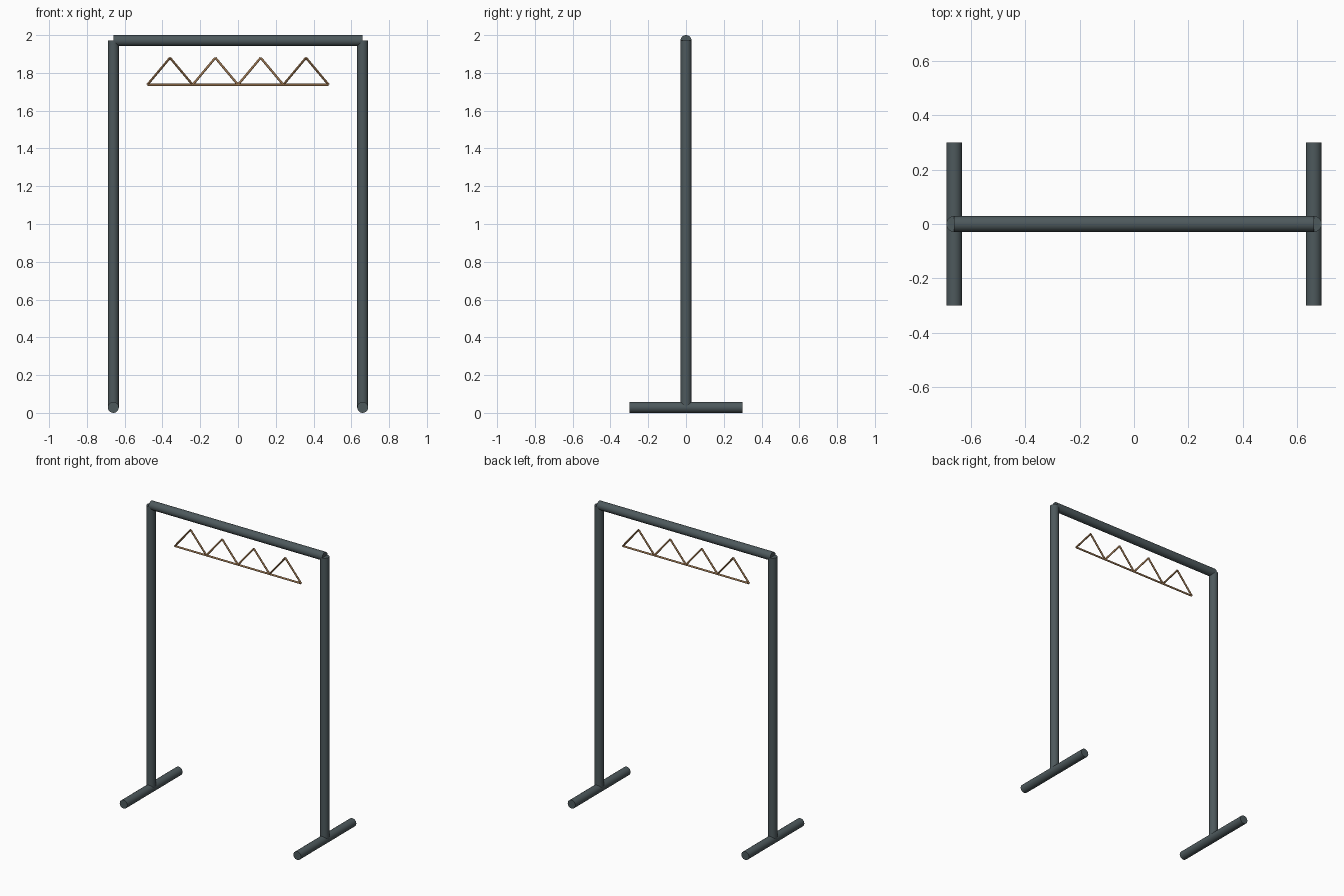
import bpy
from mathutils import Vector

cube = bpy.data.objects.get("Cube")
if cube:
    bpy.data.objects.remove(cube, do_unlink=True)


def material(name, colour):
    m = bpy.data.materials.new(name)
    m.use_nodes = True
    m.diffuse_color = colour
    m.node_tree.nodes["Principled BSDF"].inputs["Base Color"].default_value = colour
    return m


def rod(name, a, b, radius, sides, mat):
    """Capped cylinder running from point a to point b."""
    a, b = Vector(a), Vector(b)
    axis = b - a
    bpy.ops.mesh.primitive_cylinder_add(
        vertices=sides, radius=radius, depth=axis.length, location=(a + b) / 2,
        rotation=axis.to_track_quat('Z', 'Y').to_euler())
    obj = bpy.context.object
    obj.name = name
    obj.data.materials.append(mat)
    bpy.ops.object.shade_smooth_by_angle()
    return obj


steel = material("dark steel", (0.075, 0.1, 0.108, 1))
wood = material("brown wood", (0.33, 0.18, 0.08, 1))

R = 0.029           # pipe radius
X = 0.66            # post position
TOP = 2 - R

# Posts and floor feet
for side, x in (("left", X), ("right", -X)):
    rod(side + "_post", (x, 0, R), (x, 0, TOP), R, 24, steel)
    rod(side + "_foot", (x, -0.3, R), (x, 0.3, R), R, 24, steel)

# Hanging rail
rod("top_rail", (-X, 0, TOP), (X, 0, TOP), R, 24, steel)

# Row of triangular hangers
HALF, BASE, APEX, THIN = 0.12, 1.737, 1.88, 0.006
for i in range(4):
    x = (2 * i - 3) * HALF
    peak = (x, 0, APEX)
    left, right = (x + HALF, 0, BASE), (x - HALF, 0, BASE)
    rod(f"hanger_{i + 1}_left_arm", left, peak, THIN, 12, wood)
    rod(f"hanger_{i + 1}_right_arm", right, peak, THIN, 12, wood)
    rod(f"hanger_{i + 1}_bottom_bar", right, left, THIN, 12, wood)
